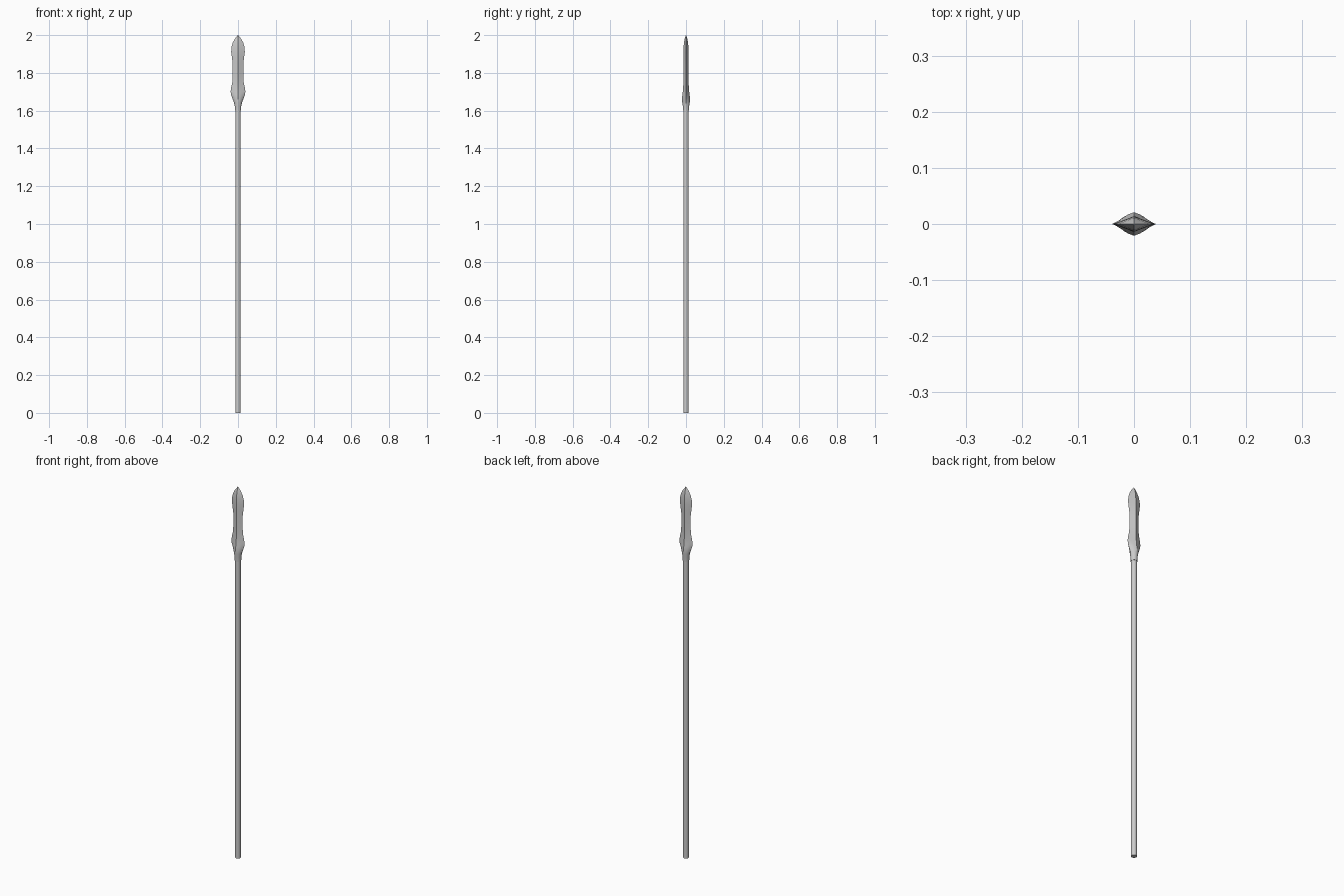
import bpy, bmesh, math

if "Cube" in bpy.data.objects:
    bpy.data.objects.remove(bpy.data.objects["Cube"])

SIDES = 16


def loft(name, stations):
    """Skin stacked rings: (z, half width x, half depth y, diamond blend 0..1)."""
    bm = bmesh.new()
    rings = []
    for z, rx, ry, blend in stations:
        ring = []
        for i in range(SIDES):
            a = 2 * math.pi * i / SIDES
            c, s = math.cos(a), math.sin(a)
            d = 1 / (abs(c) + abs(s))
            k = 1 + (d - 1) * blend
            ring.append(bm.verts.new((rx * c * k, ry * s * k, z)))
        rings.append(ring)
    for low, high in zip(rings, rings[1:]):
        for i in range(SIDES):
            j = (i + 1) % SIDES
            bm.faces.new((low[i], low[j], high[j], high[i]))
    bm.faces.new(rings[0][::-1])
    bm.faces.new(rings[-1])
    mesh = bpy.data.meshes.new(name)
    bm.to_mesh(mesh)
    bm.free()
    obj = bpy.data.objects.new(name, mesh)
    bpy.context.collection.objects.link(obj)
    bpy.ops.object.select_all(action='DESELECT')
    bpy.context.view_layer.objects.active = obj
    obj.select_set(True)
    bpy.ops.object.shade_smooth_by_angle(angle=math.radians(30))
    return obj


# Long round shaft
loft("shaft", [(0, 0.014, 0.014, 0), (1.64, 0.014, 0.014, 0)])

# Socket flowing into a waisted, diamond-section blade
loft("spear_head", [
    (1.60, 0.016, 0.016, 0),
    (1.625, 0.017, 0.017, 0),
    (1.645, 0.022, 0.020, 0.2),
    (1.665, 0.030, 0.021, 0.5),
    (1.685, 0.037, 0.019, 0.8),
    (1.70, 0.039, 0.017, 1),
    (1.72, 0.037, 0.015, 1),
    (1.75, 0.030, 0.014, 1),
    (1.78, 0.028, 0.014, 1),
    (1.85, 0.028, 0.014, 1),
    (1.88, 0.032, 0.014, 1),
    (1.91, 0.036, 0.014, 1),
    (1.935, 0.035, 0.013, 1),
    (1.96, 0.028, 0.011, 1),
    (1.98, 0.017, 0.007, 1),
    (2.00, 0.001, 0.001, 1),
])
